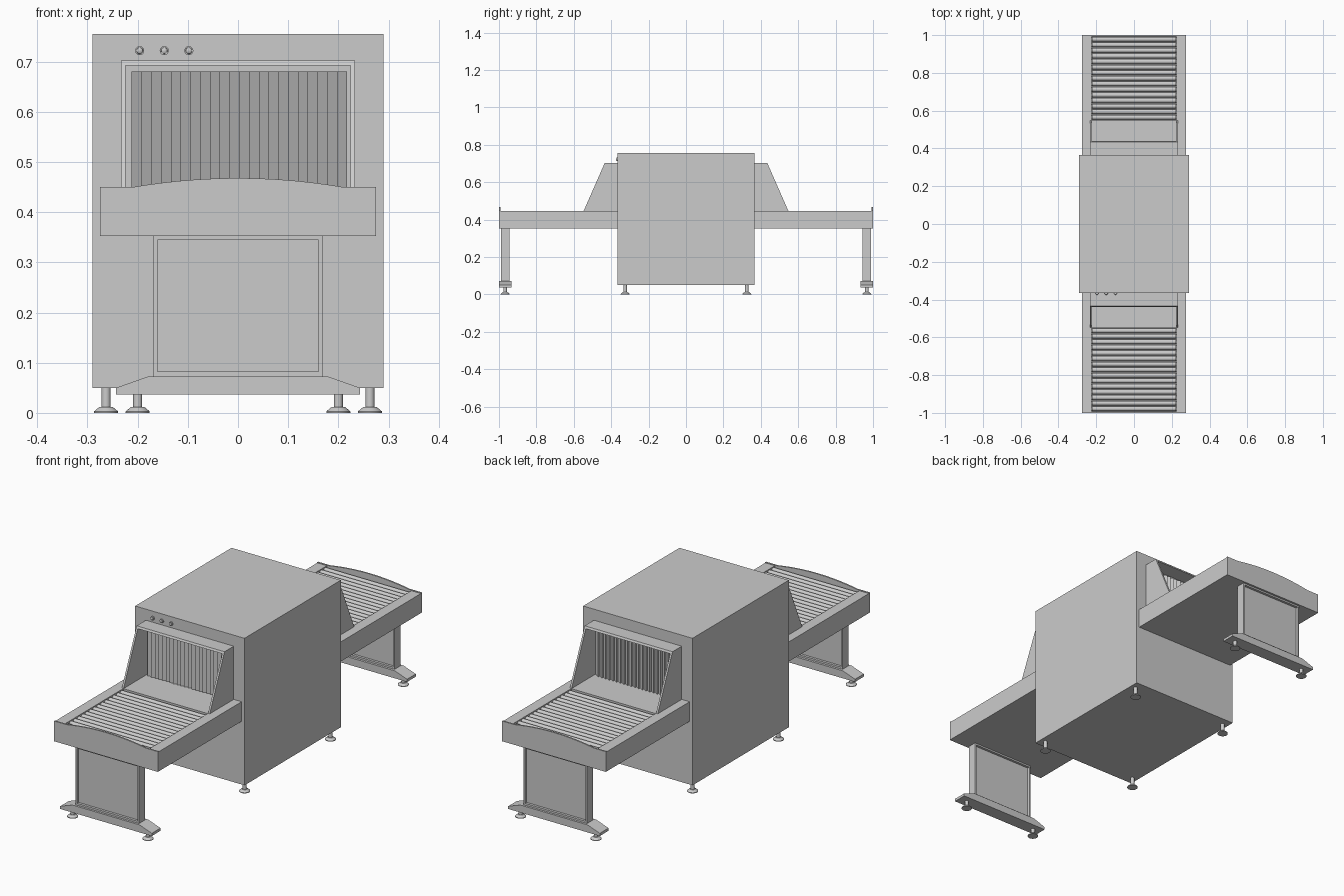
import bpy, bmesh, math
from mathutils import Vector

if "Cube" in bpy.data.objects:
    bpy.data.objects.remove(bpy.data.objects["Cube"])


def finish(name, bm, mirror=(False, False), smooth=False):
    bmesh.ops.recalc_face_normals(bm, faces=bm.faces)
    me = bpy.data.meshes.new(name)
    bm.to_mesh(me)
    bm.free()
    ob = bpy.data.objects.new(name, me)
    bpy.context.collection.objects.link(ob)
    if smooth:
        bpy.ops.object.select_all(action='DESELECT')
        ob.select_set(True)
        bpy.context.view_layer.objects.active = ob
        bpy.ops.object.shade_smooth_by_angle(angle=math.radians(35))
    if any(mirror):
        m = ob.modifiers.new("mirror", 'MIRROR')
        m.use_axis = (mirror[0], mirror[1], False)
        m.use_mirror_merge = False
    return ob


def add_prism(bm, pts, axis, a, b):
    """Extrude a 2D outline along an axis from a to b."""
    place = {'x': lambda p: (a, p[0], p[1]),
             'y': lambda p: (p[0], a, p[1]),
             'z': lambda p: (p[0], p[1], a)}[axis]
    step = Vector([(b - a) * (axis == c) for c in 'xyz'])
    face = bm.faces.new([bm.verts.new(place(p)) for p in pts])
    ext = bmesh.ops.extrude_face_region(bm, geom=[face], use_keep_orig=True)
    bmesh.ops.translate(bm, vec=step, verts=[v for v in ext['geom'] if isinstance(v, bmesh.types.BMVert)])


def add_box(bm, x0, x1, y0, y1, z0, z1):
    add_prism(bm, [(x0, y0), (x1, y0), (x1, y1), (x0, y1)], 'z', z0, z1)


def add_lathe(bm, profile, centre, axis='z', n=24):
    """Spin a (radius, height) profile; axis 'y' points it to the front."""
    def spot(r, h, t):
        c, s = r * math.cos(t), r * math.sin(t)
        return Vector(centre) + Vector((c, s, h) if axis == 'z' else
                                       (c, -h, s) if axis == 'y' else (h, c, s))
    rings = [[bm.verts.new(spot(r, h, 2 * math.pi * i / n)) for i in range(n)]
             for r, h in profile]
    for lo, hi in zip(rings, rings[1:]):
        for i in range(n):
            j = (i + 1) % n
            bm.faces.new((lo[i], lo[j], hi[j], hi[i]))
    bm.faces.new(rings[0])
    bm.faces.new(rings[-1])


Y = (False, True)
XY = (True, True)
FACE = -0.365   # front face of the cabinet

# Main cabinet
bm = bmesh.new()
add_box(bm, -0.29, 0.29, FACE, -FACE, 0.05, 0.755)
finish("cabinet", bm)

# Levelling feet under cabinet and table legs
for name, x, y in (("cabinet_foot", 0.263, -0.325), ("leg_foot", 0.2, -0.967)):
    bm = bmesh.new()
    add_lathe(bm, [(0.024, 0), (0.024, 0.003), (0.013, 0.012), (0.009, 0.012), (0.009, 0.052)],
              (x, y, 0))
    finish(name, bm, XY, smooth=True)

# Control buttons: bezel ring with domed cap
bm = bmesh.new()
for x in (-0.196, -0.147, -0.098):
    add_lathe(bm, [(0.009, 0), (0.009, 0.006), (0.0065, 0.006), (0.0065, 0.004),
                   (0.006, 0.008), (0.003, 0.010)], (x, FACE, 0.722), 'y')
finish("control_buttons", bm, smooth=True)

# Conveyor table: U-shaped tray
bm = bmesh.new()
half = [(0.275, 0.353), (0.275, 0.447), (0.224, 0.447), (0.224, 0.425)]
add_prism(bm, half + [(-x, z) for x, z in reversed(half)], 'y', -0.994, FACE)
finish("conveyor_table", bm, Y)

# Arched end plate
bm = bmesh.new()
arch = [(0.21 * math.cos(math.pi * i / 16), 0.0) for i in range(17)]
arch = [(x, 0.45 + 0.018 * (1 - (x / 0.21) ** 2)) for x, _ in arch]
add_prism(bm, [(-0.275, 0.353), (0.275, 0.353), (0.275, 0.45)] + arch + [(-0.275, 0.45)],
          'y', -1.0, -0.993)
finish("table_end_plate", bm, Y)

# Rollers
bm = bmesh.new()
for i in range(15):
    y = -0.978 + i * 0.0295
    add_lathe(bm, [(0.0125, -0.222), (0.0125, 0.222)], (0, y, 0.432), 'x', 16)
finish("rollers", bm, Y, smooth=True)

# Flat belt under the hood
bm = bmesh.new()
add_box(bm, -0.224, 0.224, -0.548, FACE, 0.42, 0.446)
finish("belt", bm, Y)

# Hood: two sloped cheeks and a top plate
side = [(FACE, 0.44), (-0.55, 0.44), (-0.435, 0.702), (FACE, 0.702)]
bm = bmesh.new()
for s in (-1, 1):
    add_prism(bm, side, 'x', s * 0.224, s * 0.233)
add_prism(bm, [(FACE, 0.692), (-0.4394, 0.692), (-0.435, 0.702), (FACE, 0.702)], 'x', -0.224, 0.224)
finish("hood", bm, Y)

# Curtain of overlapping slanted strips
bm = bmesh.new()
w = 0.0195
saw = []
for i in range(22):
    x = -0.212 + i * w
    saw += [(x, -0.383), (x + w, -0.371)]
add_prism(bm, [(-0.212, -0.366)] + saw + [(-0.212 + 22 * w, -0.366)], 'z', 0.446, 0.68)
finish("curtain", bm, Y)

# Leg panel: thin frame around a recessed plate
bm = bmesh.new()
for s in (-1, 1):
    add_box(bm, s * 0.16, s * 0.168, -0.99, -0.945, 0.072, 0.354)
add_box(bm, -0.16, 0.16, -0.99, -0.945, 0.345, 0.354)
add_box(bm, -0.16, 0.16, -0.99, -0.945, 0.072, 0.082)
add_box(bm, -0.16, 0.16, -0.978, -0.957, 0.082, 0.345)
finish("leg_panel", bm, Y)

# Leg base bar with sloped ends
bm = bmesh.new()
half = [(0.243, 0.037), (0.243, 0.05), (0.178, 0.073)]
add_prism(bm, half + [(-x, z) for x, z in reversed(half)], 'y', -1.0, -0.934)
finish("leg_base", bm, Y)
